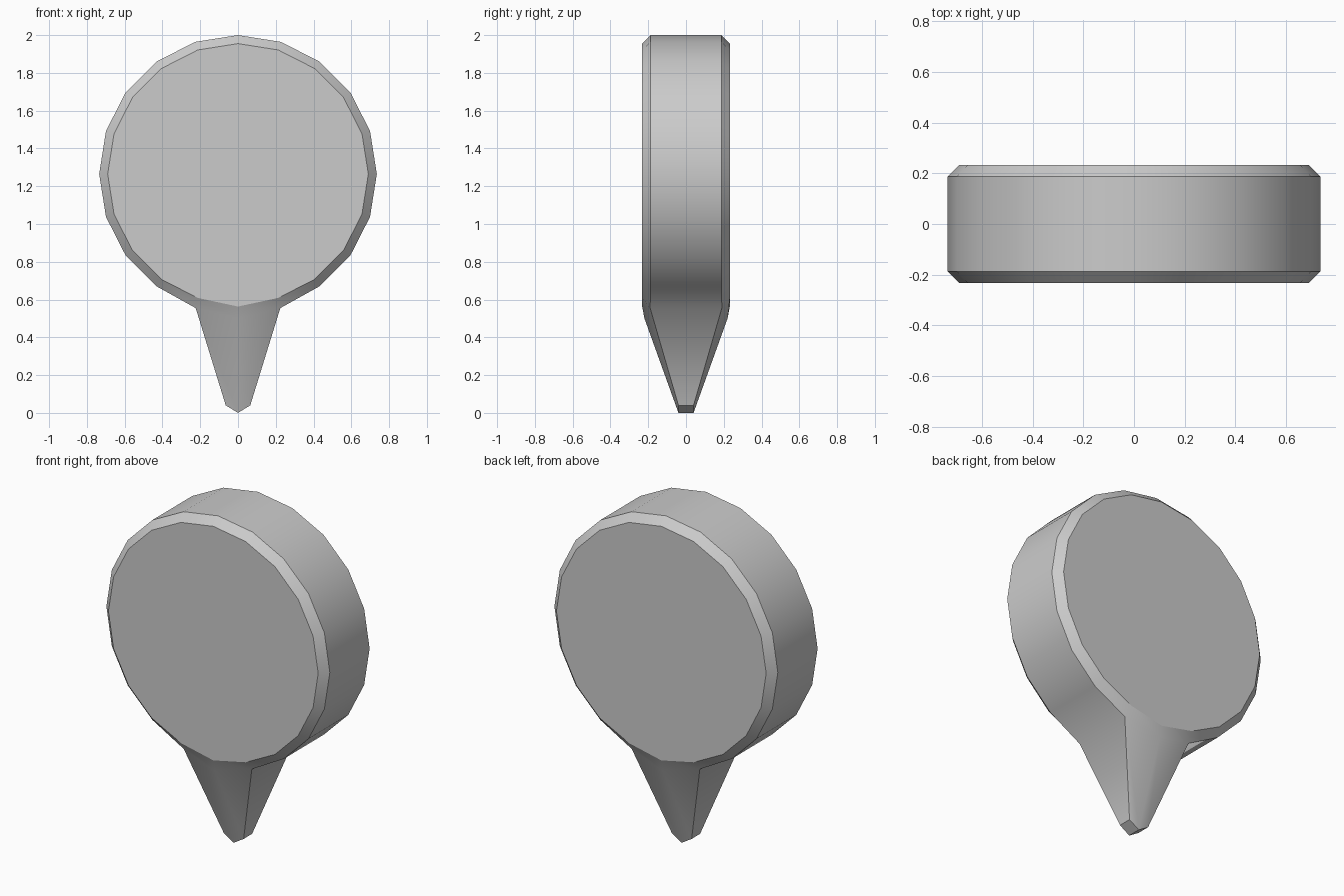
import bpy, bmesh
from math import sin, cos, pi, radians

if "Cube" in bpy.data.objects:
    bpy.data.objects.remove(bpy.data.objects["Cube"])

N = 20          # sides of the disc
CZ = 1.265      # disc centre height

bm = bmesh.new()


def ring(r, y):
    # index 0 is the lowest corner
    return [bm.verts.new((r * sin(2 * pi * i / N), y, CZ - r * cos(2 * pi * i / N)))
            for i in range(N)]


# Chamfered disc: cap, rim, rim, cap
rings = [ring(0.69, -0.232), ring(0.735, -0.187), ring(0.735, 0.187), ring(0.69, 0.232)]
bm.faces.new(rings[0])
bm.faces.new(rings[3])

# Lowest corners are pulled out where the pointer grows from the rim
for cap in (rings[0], rings[3]):
    cap[0].co.z = 0.563
for rim, s in ((rings[1], -1), (rings[2], 1)):
    rim[0].co = (0, s * 0.22, 0.50)
    rim[1].co = (0.224, s * 0.19, 0.555)
    rim[-1].co = (-0.224, s * 0.19, 0.555)

for k in range(3):
    for i in range(N):
        j = (i + 1) % N
        if k == 1 and i in (0, N - 1):
            continue        # opening for the pointer
        bm.faces.new((rings[k][i], rings[k][j], rings[k + 1][j], rings[k + 1][i]))

# Tapered pointer from the rim opening down to a small ridged tip
front, back = rings[1], rings[2]
top = [front[-1], front[0], front[1], back[1], back[0], back[-1]]
tip = [bm.verts.new((x, y, z)) for x, y, z in (
    (-0.065, -0.04, 0.04), (0, -0.04, 0), (0.065, -0.04, 0.04),
    (0.065, 0.04, 0.04), (0, 0.04, 0), (-0.065, 0.04, 0.04))]
for i in range(6):
    j = (i + 1) % 6
    bm.faces.new((top[i], top[j], tip[j], tip[i]))
bm.faces.new((tip[0], tip[1], tip[4], tip[5]))
bm.faces.new((tip[1], tip[2], tip[3], tip[4]))

# Smooth shading with crisp outer edges
bmesh.ops.recalc_face_normals(bm, faces=bm.faces)
bm.normal_update()
for f in bm.faces:
    f.smooth = True
for e in bm.edges:
    e.smooth = not (e.is_convex and e.calc_face_angle(0) > radians(35))
# Keep both borders of the chamfer and the flat caps crisp
for cap in (rings[0], rings[3]):
    for i in range(N):
        bm.edges.get((cap[i], cap[(i + 1) % N])).smooth = False

mesh = bpy.data.meshes.new("round_pointer_marker")
bm.to_mesh(mesh)
bm.free()
obj = bpy.data.objects.new("round_pointer_marker", mesh)
bpy.context.collection.objects.link(obj)
